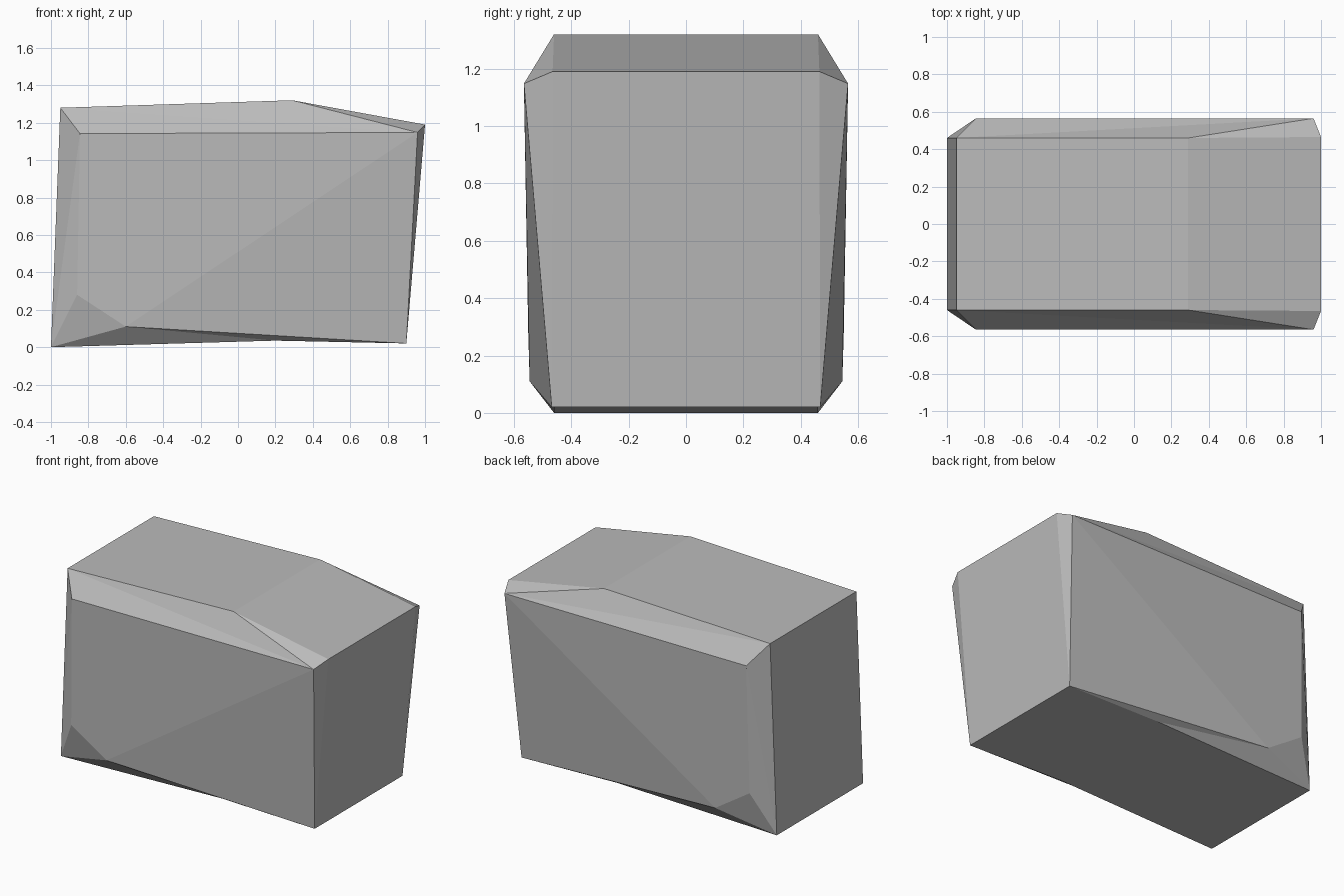
import bpy
import bmesh

cube = bpy.data.objects.get("Cube")
if cube:
    bpy.data.objects.remove(cube, do_unlink=True)

stone = bpy.data.materials.new("grey stone")
stone.use_nodes = True
colour = (0.5, 0.5, 0.5, 1)
stone.diffuse_color = colour
stone.node_tree.nodes["Principled BSDF"].inputs["Base Color"].default_value = colour

# Outline of the block, shared by both sides (x, half depth, z)
outline = {
    "toe": (-1, 0.46, 0), "back_top": (-0.95, 0.46, 1.28),
    "peak": (0.29, 0.46, 1.32), "nose": (1, 0.465, 1.19),
    "heel": (0.9, 0.468, 0.02), "belly": (0.2, 0.46, 0.035),
}
# Raised corners of each broad side
raised = {
    "upper": (-0.845, 0.565, 1.142), "far": (0.96, 0.565, 1.148),
    "foot": (-0.6, 0.545, 0.11), "cheek": (-0.86, 0.55, 0.28),
}
# Facets of one broad side: broad planes, then the chamfers around them
facets = [
    "upper cheek foot", "upper foot far", "foot heel far",
    "toe cheek upper", "toe upper back_top", "toe foot cheek",
    "toe belly foot", "belly heel foot",
    "back_top upper far", "back_top far peak",
    "peak far nose", "nose far heel",
]

bm = bmesh.new()
sides = []
for sign in (-1, 1):
    verts = {n: bm.verts.new((x, sign * y, z))
             for n, (x, y, z) in (outline | raised).items()}
    sides.append(verts)
    for facet in facets:
        bm.faces.new([verts[n] for n in facet.split()])

# Bands joining the two sides around the outline
front, back = sides
names = list(outline)
for a, b in zip(names, names[1:] + names[:1]):
    bm.faces.new((front[a], front[b], back[b], back[a]))
bmesh.ops.recalc_face_normals(bm, faces=bm.faces)

mesh = bpy.data.meshes.new("boulder")
bm.to_mesh(mesh)
bm.free()
mesh.materials.append(stone)
bpy.context.collection.objects.link(bpy.data.objects.new("boulder", mesh))
